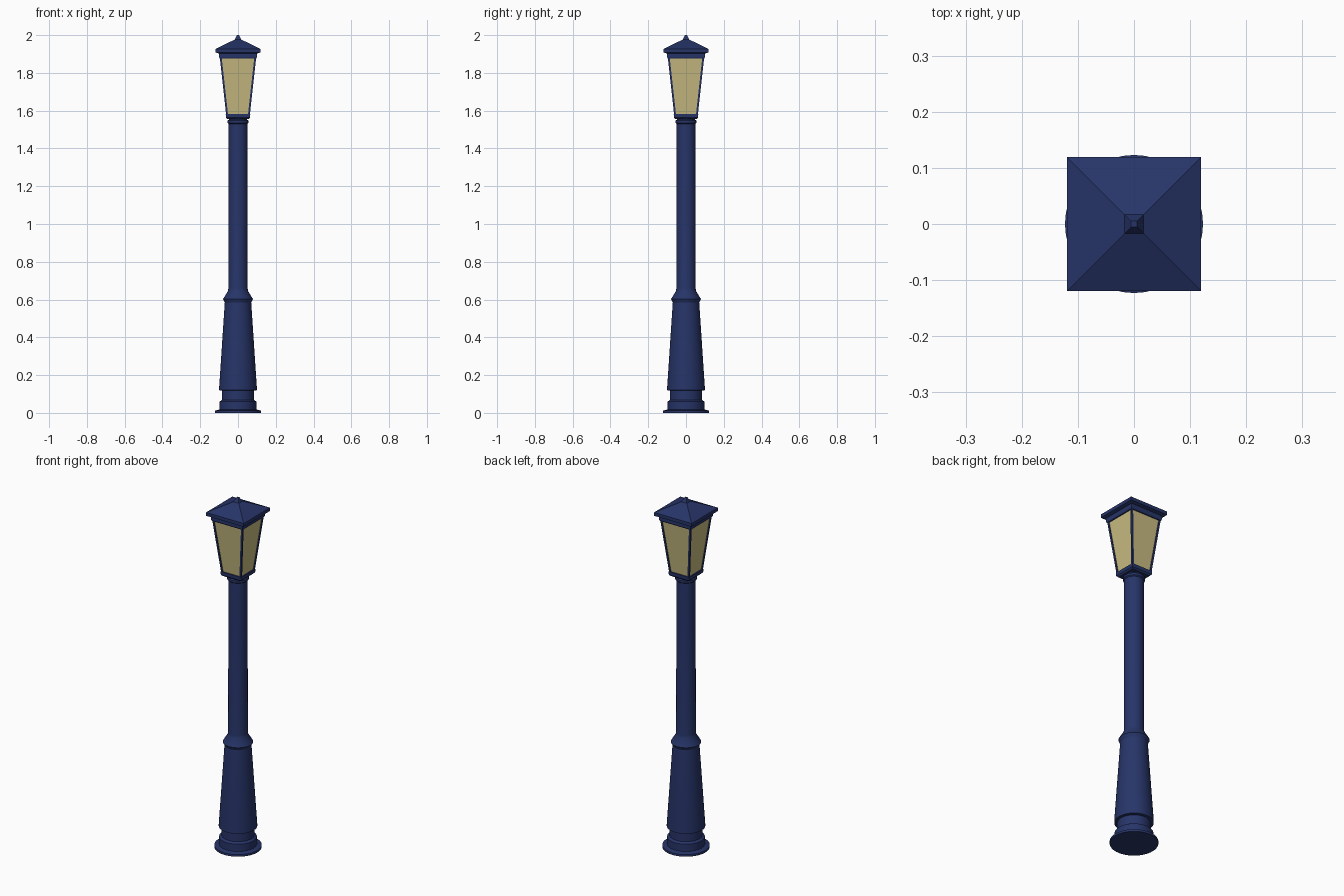
import bpy, bmesh, math
from mathutils import Vector

if "Cube" in bpy.data.objects:
    bpy.data.objects.remove(bpy.data.objects["Cube"])


def material(name, color):
    m = bpy.data.materials.new(name)
    m.diffuse_color = color
    m.use_nodes = True
    m.node_tree.nodes["Principled BSDF"].inputs["Base Color"].default_value = m.diffuse_color
    return m


NAVY = material("navy_paint", (0.02, 0.035, 0.14, 1))
GLASS = material("warm_glass", (0.58, 0.5, 0.22, 0.85))


def finish(name, bm, mat, smooth=False):
    bmesh.ops.recalc_face_normals(bm, faces=bm.faces)
    me = bpy.data.meshes.new(name)
    bm.to_mesh(me)
    bm.free()
    me.materials.append(mat)
    ob = bpy.data.objects.new(name, me)
    bpy.context.collection.objects.link(ob)
    if smooth:
        bpy.ops.object.select_all(action='DESELECT')
        ob.select_set(True)
        bpy.context.view_layer.objects.active = ob
        bpy.ops.object.shade_smooth_by_angle(angle=math.radians(30))
    return ob


def loft(name, profile, sides, mat, caps=True, smooth=False):
    """Stack of rings from (size, z); four sides gives square rings of that half width."""
    bm = bmesh.new()
    square = sides == 4
    k = math.sqrt(2) if square else 1
    off = math.pi / 4 if square else 0
    rings = []
    for r, z in profile:
        rings.append([bm.verts.new((k * r * math.cos(off + math.tau * i / sides),
                                    k * r * math.sin(off + math.tau * i / sides), z))
                      for i in range(sides)])
    for a, b in zip(rings, rings[1:]):
        for i in range(sides):
            j = (i + 1) % sides
            bm.faces.new((a[i], a[j], b[j], b[i]))
    if caps:
        bm.faces.new(rings[0])
        bm.faces.new(rings[-1])
    return finish(name, bm, mat, smooth)


def prism(name, bottom, top, mat):
    """Solid between two matching outlines."""
    bm = bmesh.new()
    a = [bm.verts.new(p) for p in bottom]
    b = [bm.verts.new(p) for p in top]
    n = len(a)
    for i in range(n):
        bm.faces.new((a[i], a[(i + 1) % n], b[(i + 1) % n], b[i]))
    bm.faces.new(a)
    bm.faces.new(b)
    return finish(name, bm, mat)


# Turned post: foot, step, neck, tapered pedestal, shaft and top collar
loft("post", [(0.123, 0), (0.123, 0.012), (0.098, 0.018), (0.098, 0.06), (0.085, 0.068),
              (0.085, 0.118), (0.1, 0.12), (0.1, 0.13), (0.07, 0.585), (0.079, 0.603),
              (0.053, 0.645), (0.051, 0.66), (0.05, 1.53), (0.056, 1.535),
              (0.056, 1.547), (0.048, 1.552), (0.048, 1.567)], 40, NAVY, smooth=True)

# Lantern floor
loft("lantern_floor", [(0.056, 1.556), (0.064, 1.564), (0.065, 1.583)], 4, NAVY)

# Flared glass panes
Z0, Z1, H0, H1 = 1.58, 1.88, 0.063, 0.096
loft("lantern_glass", [(H0 - 0.005, Z0), (H1 - 0.005, Z1)], 4, GLASS, caps=False)

# Slanted corner bars
T = 0.01
for i, (sx, sy) in enumerate([(1, 1), (-1, 1), (-1, -1), (1, -1)]):
    def outline(h, z):
        return [Vector((sx * a, sy * b, z))
                for a, b in ((h, h), (h - T, h), (h - T, h - T), (h, h - T))]
    prism(f"corner_bar_{i + 1}", outline(H0, Z0), outline(H1, Z1), NAVY)

# Band under the roof, overhanging pyramid roof and finial
loft("roof_band", [(0.097, 1.876), (0.1, 1.882), (0.1, 1.908)], 4, NAVY)
loft("roof", [(0.104, 1.903), (0.119, 1.908), (0.119, 1.927), (0.014, 1.978)], 4, NAVY)
loft("finial", [(0.019, 1.968), (0.018, 1.975), (0.005, 2.0)], 4, NAVY)
